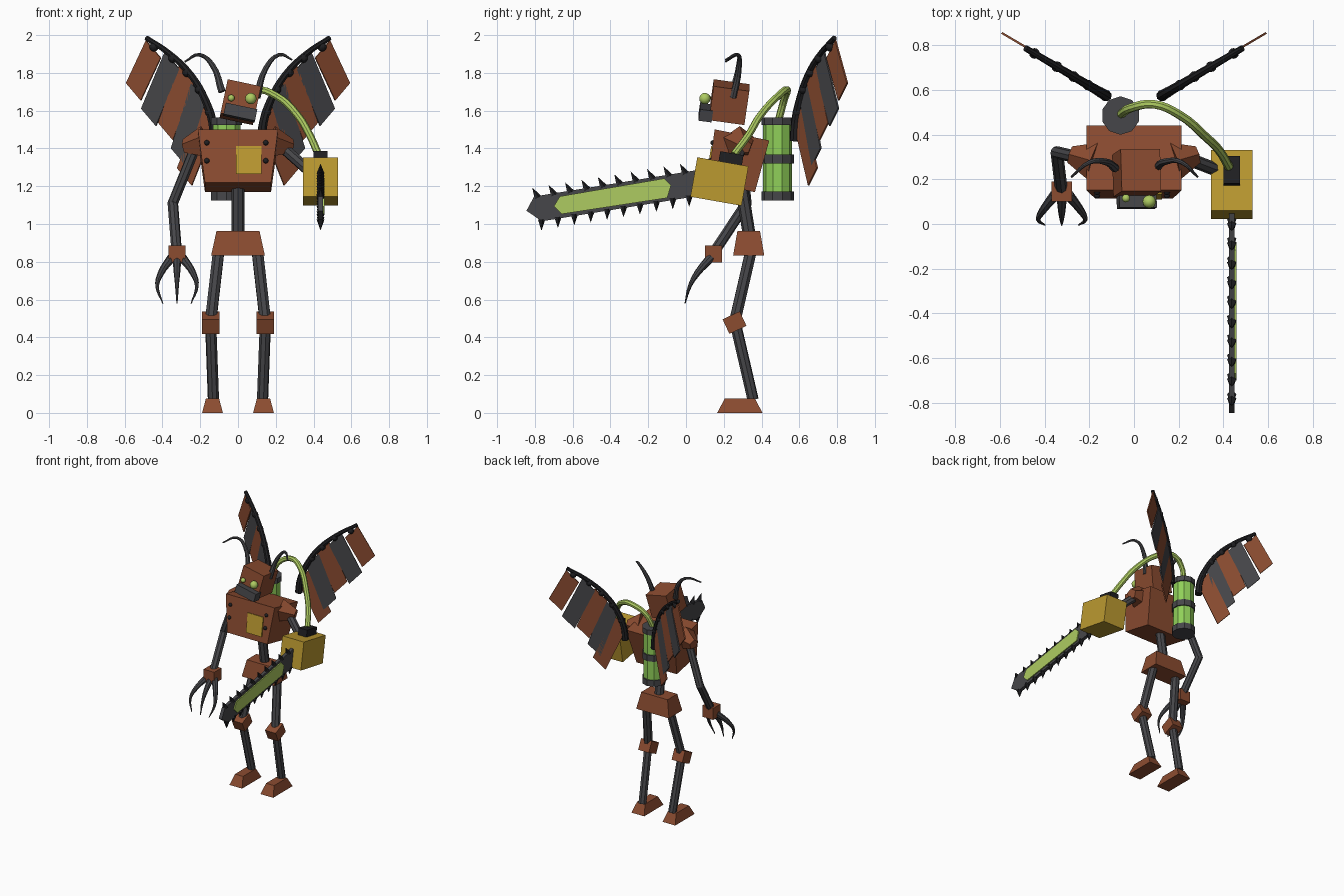
import bpy, bmesh
from math import radians
from mathutils import Vector, Matrix, Euler

cube = bpy.data.objects.get("Cube")
if cube:
    bpy.data.objects.remove(cube, do_unlink=True)


def material(name, r, g, b):
    m = bpy.data.materials.new(name)
    m.use_nodes = True
    m.diffuse_color = (r, g, b, 1)
    m.node_tree.nodes["Principled BSDF"].inputs["Base Color"].default_value = (r, g, b, 1)
    return m


RUST = material("rust red", .26, .072, .03)
STEEL = material("dark steel", .062, .062, .068)
BLACK = material("black iron", .014, .014, .016)
GOLD = material("dull gold", .5, .32, .03)
GREEN = material("tank green", .28, .63, .1)
LIME = material("pale lime", .42, .6, .12)


def finish(name, bm, mat, smooth=False):
    bmesh.ops.recalc_face_normals(bm, faces=bm.faces)
    me = bpy.data.meshes.new(name)
    bm.to_mesh(me)
    bm.free()
    me.materials.append(mat)
    for p in me.polygons:
        p.use_smooth = smooth
    ob = bpy.data.objects.new(name, me)
    bpy.context.collection.objects.link(ob)
    return ob


def block(name, mat, centre, size, top=None, rot=(0, 0, 0)):
    """Box of a given size; top gives another x, y size for its upper face."""
    bm = bmesh.new()
    bmesh.ops.create_cube(bm, size=1)
    for v in bm.verts:
        sx, sy = top if top and v.co.z > 0 else size[:2]
        v.co = Vector((v.co.x * sx, v.co.y * sy, v.co.z * size[2]))
    turn = Euler([radians(a) for a in rot]).to_matrix().to_4x4()
    bm.transform(Matrix.Translation(centre) @ turn)
    return finish(name, bm, mat)


def rod(name, mat, a, b, r1, r2=None, sides=8):
    a, b = Vector(a), Vector(b)
    bm = bmesh.new()
    bmesh.ops.create_cone(bm, cap_ends=True, segments=sides, radius1=r1,
                          radius2=r1 if r2 is None else r2, depth=(b - a).length)
    turn = (b - a).to_track_quat('Z', 'Y').to_matrix().to_4x4()
    bm.transform(Matrix.Translation((a + b) / 2) @ turn)
    return finish(name, bm, mat)


def ball(name, mat, centre, r, smooth=True):
    bm = bmesh.new()
    bmesh.ops.create_uvsphere(bm, u_segments=12, v_segments=8, radius=r,
                              matrix=Matrix.Translation(centre))
    return finish(name, bm, mat, smooth)


def tube(name, mat, path, r1, r2):
    """Tapered tube along a soft curve, turned into a mesh."""
    cu = bpy.data.curves.new(name, 'CURVE')
    cu.dimensions = '3D'
    cu.bevel_depth, cu.bevel_resolution = 1, 2
    cu.resolution_u, cu.use_fill_caps = 4, True
    sp = cu.splines.new('BEZIER')
    sp.bezier_points.add(len(path) - 1)
    for i, (p, co) in enumerate(zip(sp.bezier_points, path)):
        p.co = co
        p.handle_left_type = p.handle_right_type = 'AUTO'
        p.radius = r1 + (r2 - r1) * i / (len(path) - 1)
    tmp = bpy.data.objects.new(name + "_path", cu)
    bpy.context.collection.objects.link(tmp)
    bpy.context.view_layer.update()
    me = tmp.evaluated_get(bpy.context.evaluated_depsgraph_get()).to_mesh()
    bm = bmesh.new()
    bm.from_mesh(me)
    bpy.data.objects.remove(tmp, do_unlink=True)
    return finish(name, bm, mat)


def plate(name, mat, points, offset):
    """Flat polygon extruded along an offset vector."""
    bm = bmesh.new()
    face = bm.faces.new([bm.verts.new(p) for p in points])
    ext = bmesh.ops.extrude_face_region(bm, geom=[face])
    bmesh.ops.translate(bm, vec=offset,
                        verts=[g for g in ext["geom"] if isinstance(g, bmesh.types.BMVert)])
    return finish(name, bm, mat)


# Legs, shoulders and wings, one per side
for s, side in ((1, "left"), (-1, "right")):
    block(side + "_foot", RUST, (s * .135, .285, .0375), (.11, .24, .075), (.07, .16))
    rod(side + "_shin", STEEL, (s * .13, .355, .07), (s * .145, .26, .48), .03)
    block(side + "_knee", RUST, (s * .145, .257, .478), (.092, .1, .085), rot=(25, 0, 0))
    rod(side + "_thigh", STEEL, (s * .143, .262, .5), (s * .102, .345, .86), .032)
    rod(side + "_shoulder", RUST, (s * .18, .28, 1.43), (s * .285, .31, 1.41), .09, .04, 5)

    def wing(x, z, back=0):
        return Vector((s * x, .5 + .59 * x + back, z))

    arc = [(.125, 1.44), (.135, 1.54), (.175, 1.66), (.25, 1.79), (.36, 1.9), (.485, 1.985)]
    tube(side + "_wing_bone", BLACK, [wing(*p) for p in arc], .026, .014)
    feathers = [(.45, 1.925, .555, 1.70), (.35, 1.865, .475, 1.565), (.275, 1.79, .385, 1.49),
                (.21, 1.70, .317, 1.355), (.155, 1.58, .285, 1.25)]
    for i, (x, z, tx, tz) in enumerate(feathers):
        w, h = .039, .046
        quad = [wing(x + w, z + h), wing(x - w, z - h), wing(tx - w, tz - h), wing(tx + w, tz + h)]
        plate(f"{side}_feather_{i}", STEEL if i % 2 else RUST, quad, (s * -.005, .008, 0))
        ball(f"{side}_feather_joint_{i}", BLACK, wing(x - .005, z + .012), .024, False)

# Hips, spine, torso
block("pelvis", RUST, (0, .332, .897), (.285, .165, .13), (.228, .12))
rod("spine", STEEL, (0, .335, .94), (0, .29, 1.22), .034)
block("torso", RUST, (0, .268, 1.333), (.35, .255, .283), (.425, .295), (-11.5, 0, 0))


def chest_y(z):
    return .11 + .158 * (z - 1.22)


block("chest_plate", GOLD, (.058, chest_y(1.338) - .002, 1.338), (.135, .01, .148), rot=(-9, 0, 0))
for x in (-.165, .147):
    for z in (1.335, 1.43):
        ball("chest_rivet", BLACK, (x, chest_y(z), z), .014)

# Head with jaw, eyes and horns
tilt = (-8, 12, 0)
block("head", RUST, (.012, .228, 1.645), (.18, .19, .185), rot=tilt)
block("jaw", STEEL, (.012, .105, 1.59), (.17, .07, .062), rot=tilt)
ball("left_eye", LIME, (.068, .1, 1.664), .03)
ball("right_eye", LIME, (-.036, .115, 1.667), .018)
tube("right_horn", STEEL, [(-.085, .25, 1.70), (-.135, .28, 1.84), (-.2, .275, 1.895),
                           (-.28, .21, 1.86)], .02, .005)
tube("left_horn", STEEL, [(.1, .25, 1.67), (.145, .28, 1.82), (.215, .275, 1.895),
                          (.285, .21, 1.87)], .02, .005)

# Right arm with three-pronged claw
rod("right_upper_arm", STEEL, (-.22, .29, 1.42), (-.345, .32, 1.11), .028)
ball("right_elbow", STEEL, (-.345, .32, 1.11), .028, False)
rod("right_forearm", STEEL, (-.345, .32, 1.11), (-.325, .155, .86), .028)
block("right_wrist", RUST, (-.323, .145, .84), (.092, .09, .09))
for k in (-1, 0, 1):
    path = [(.03, .13, .82), (.085, .06, .74), (.105, .02, .67), (.075, -.005, .58)]
    tube("claw", STEEL, [(-.323 + k * x, y, z) for x, y, z in path], .024, .003)

# Back tank and hose
tx, ty = -.06, .485
rod("tank", GREEN, (tx, ty, 1.14), (tx, ty, 1.55), .077, sides=10)
for z0, z1 in ((1.125, 1.172), (1.32, 1.368), (1.525, 1.565)):
    rod("tank_band", STEEL, (tx, ty, z0), (tx, ty, z1), .086, sides=10)
tube("hose", LIME, [(-.06, .49, 1.55), (-.01, .52, 1.66), (.09, .535, 1.71), (.2, .49, 1.68),
                    (.32, .39, 1.57), (.38, .33, 1.47), (.425, .255, 1.37)], .02, .02)

# Left arm ending in the saw motor
rod("left_upper_arm", STEEL, (.22, .3, 1.42), (.4, .23, 1.26), .03)
block("saw_motor", GOLD, (.437, .177, 1.225), (.186, .275, .212), rot=(-10, 0, 0))
block("saw_hose_port", BLACK, (.437, .238, 1.345), (.073, .125, .06), rot=(-10, 0, 0))

# Saw blade, inlay and teeth
d = Vector((0, -.987, -.16))
n = Vector((0, -.16, .987))


def blade(u, v, x=.437):
    return Vector((x, .08, 1.22)) + d * u + n * v


h = .068
outline = [(0, -h), (0, h), (.885, h), (.937, 0), (.865, -h)]
plate("saw_blade", STEEL, [blade(u, v, .424) for u, v in outline], (.026, 0, 0))
inlay = [(.16, .01), (.19, .052), (.75, .047), (.79, 0), (.755, -.047), (.19, -.052)]
plate("saw_inlay", LIME, [blade(u, v, .449) for u, v in inlay], (.009, 0, 0))
for i in range(10):
    u = .075 + .088 * i
    for s, lean in ((1, .02), (-1, .008)):
        rod("saw_tooth", BLACK, blade(u, s * (h - .01)), blade(u + lean, s * (h + .048)),
            .022, 0, 5)
